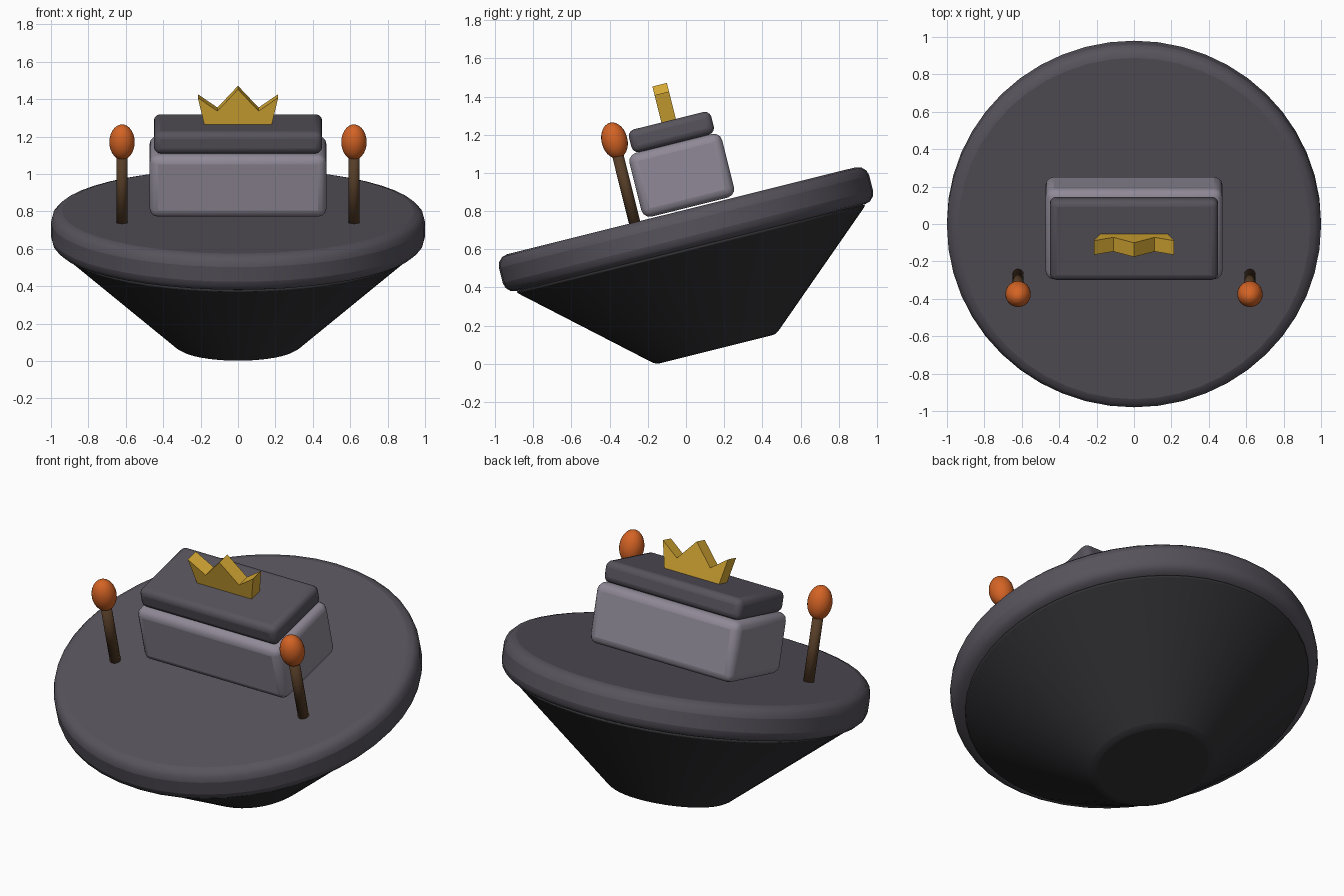
import bpy, bmesh, math
from mathutils import Matrix, Vector

if "Cube" in bpy.data.objects:
    bpy.data.objects.remove(bpy.data.objects["Cube"])

# Everything is built upright around the disc centre, then tilted as one
TILT = Matrix.Translation((0, 0, 0.705)) @ Matrix.Rotation(math.radians(14), 4, 'X')


def material(name, rgb):
    m = bpy.data.materials.new(name)
    m.diffuse_color = (*rgb, 1)
    m.use_nodes = True
    m.node_tree.nodes["Principled BSDF"].inputs["Base Color"].default_value = m.diffuse_color
    return m


SLATE = material("slate_grey", (0.095, 0.087, 0.107))
STONE = material("light_stone", (0.275, 0.25, 0.305))
CHARCOAL = material("charcoal", (0.030, 0.029, 0.033))
WOOD = material("dark_wood", (0.095, 0.048, 0.021))
FLAME = material("flame_orange", (0.66, 0.125, 0.018))
GOLD = material("gold", (0.68, 0.40, 0.035))


def finish(name, bm, mat, centre=(0, 0, 0), bevel=0, segments=3, angle=40):
    """Turn a bmesh into a tilted, optionally bevelled object."""
    bmesh.ops.recalc_face_normals(bm, faces=bm.faces)
    mesh = bpy.data.meshes.new(name)
    bm.to_mesh(mesh)
    bm.free()
    obj = bpy.data.objects.new(name, mesh)
    bpy.context.collection.objects.link(obj)
    mesh.materials.append(mat)
    obj.matrix_world = TILT @ Matrix.Translation(centre)
    if bevel:
        mod = obj.modifiers.new("rounded_edges", 'BEVEL')
        mod.width, mod.segments = bevel, segments
        mod.limit_method = 'ANGLE'
        mod.angle_limit = math.radians(30)
    if angle:
        bpy.ops.object.select_all(action='DESELECT')
        bpy.context.view_layer.objects.active = obj
        obj.select_set(True)
        if angle >= 180:
            bpy.ops.object.shade_smooth()
        else:
            bpy.ops.object.shade_smooth_by_angle(angle=math.radians(angle))
    return obj


def cone(name, r_low, r_high, low, high, mat, x=0, y=0, sides=48, **kw):
    bm = bmesh.new()
    bmesh.ops.create_cone(bm, cap_ends=True, segments=sides, radius1=r_low,
                          radius2=r_high, depth=high - low)
    return finish(name, bm, mat, (x, y, (low + high) / 2), **kw)


def box(name, size, centre, mat, **kw):
    bm = bmesh.new()
    bmesh.ops.create_cube(bm, size=1)
    bmesh.ops.scale(bm, vec=size, verts=bm.verts)
    return finish(name, bm, mat, centre, **kw)


# Round platform and tapered underside
cone("platform", 1.0, 1.0, -0.10, 0.10, SLATE, bevel=0.06)
cone("underside", 0.325, 0.95, -0.648, -0.10, CHARCOAL, bevel=0.02, segments=2)

# Seat block with its lid
box("block", (0.945, 0.50, 0.344), (0, 0.047, 0.28), STONE, bevel=0.045)
box("lid", (0.90, 0.445, 0.122), (0, 0.049, 0.513), SLATE, bevel=0.035)

# Three-pointed crown extruded from its outline
half = [(0.18, 0.572), (0.215, 0.722), (0.11, 0.648)]
outline = half + [(0, 0.768)] + [(-x, z) for x, z in reversed(half)]
bm = bmesh.new()
face = bm.faces.new([bm.verts.new((x, 0.010, z)) for x, z in outline])
ext = bmesh.ops.extrude_face_region(bm, geom=[face])
bmesh.ops.translate(bm, vec=Vector((0, 0.078, 0)),
                    verts=[g for g in ext["geom"] if isinstance(g, bmesh.types.BMVert)])
finish("crown", bm, GOLD, angle=0)

# Torches on both sides
for side, x in (("left", -0.62), ("right", 0.62)):
    cone(side + "_torch_stick", 0.03, 0.03, 0.09, 0.50, WOOD, x, -0.253,
         sides=16, angle=180)
    bm = bmesh.new()
    bmesh.ops.create_uvsphere(bm, u_segments=24, v_segments=14, radius=1)
    bmesh.ops.scale(bm, vec=(0.068, 0.068, 0.096), verts=bm.verts)
    finish(side + "_torch_flame", bm, FLAME, (x, -0.251, 0.542), angle=180)
